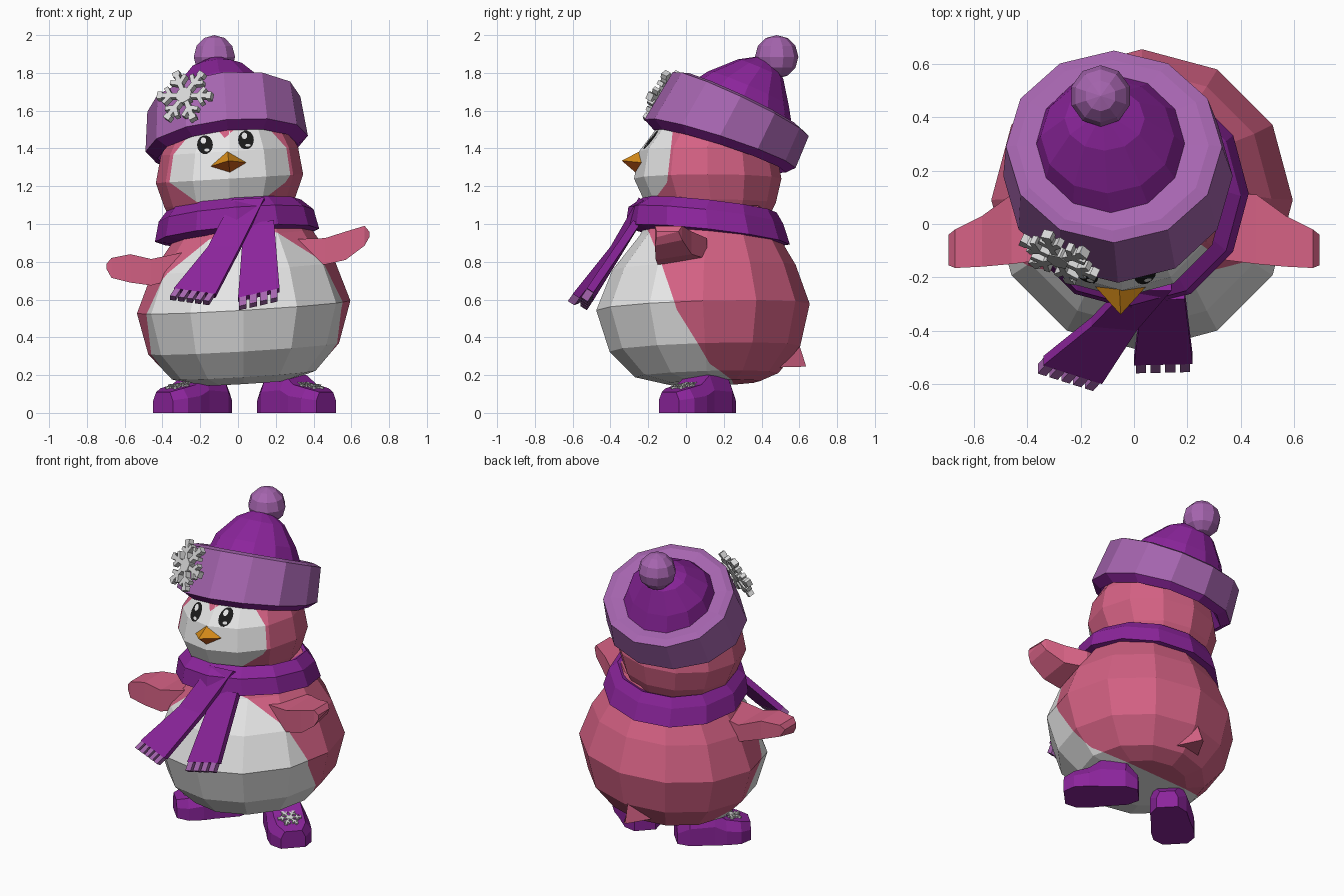
import bpy, bmesh, math
from math import sin, cos, pi
from mathutils import Vector, Matrix
from mathutils.bvhtree import BVHTree

cube = bpy.data.objects.get("Cube")
if cube:
    bpy.data.objects.remove(cube, do_unlink=True)


def material(name, r, g, b):
    m = bpy.data.materials.new(name)
    m.use_nodes = True
    m.diffuse_color = (r, g, b, 1)
    bsdf = m.node_tree.nodes["Principled BSDF"]
    bsdf.inputs["Base Color"].default_value = (r, g, b, 1)
    bsdf.inputs["Roughness"].default_value = 0.8
    return m


WHITE = material("belly white", 0.8, 0.8, 0.8)
PINK = material("feather pink", 0.66, 0.12, 0.23)
PURPLE = material("deep purple", 0.26, 0.018, 0.33)
LILAC = material("lilac", 0.38, 0.13, 0.43)
ORANGE = material("beak orange", 0.70, 0.27, 0.01)
RUST = material("beak rust", 0.55, 0.10, 0.01)
BLACK = material("eye black", 0.01, 0.01, 0.01)
SNOW = material("snowflake grey", 0.68, 0.68, 0.68)


def finish(name, bm, *mats, normals=True):
    if normals:
        bmesh.ops.recalc_face_normals(bm, faces=bm.faces[:])
    me = bpy.data.meshes.new(name)
    bm.to_mesh(me)
    for m in mats:
        me.materials.append(m)
    ob = bpy.data.objects.new(name, me)
    bpy.context.scene.collection.objects.link(ob)
    return ob


def ring(cx, cy, cz, rx, ry, sx=0.0, sy=0.0, n=12):
    """Horizontal ellipse whose height slopes by sx and sy."""
    pts = []
    for i in range(n):
        x, y = rx * cos(2 * pi * i / n), ry * sin(2 * pi * i / n)
        pts.append(Vector((cx + x, cy + y, cz + sx * x + sy * y)))
    return pts


def loft(rings, closed=False, bands=None, bm=None):
    """Skin equal-sized rings; bands gives a material index per band."""
    bm = bm or bmesh.new()
    vs = [[bm.verts.new(p) for p in r] for r in rings]
    n = len(vs[0])
    for k in range(len(vs) if closed else len(vs) - 1):
        a, b = vs[k], vs[(k + 1) % len(vs)]
        for i in range(n):
            j = (i + 1) % n
            f = bm.faces.new((a[i], a[j], b[j], b[i]))
            f.material_index = bands[k] if bands else 0
    if not closed:
        bm.faces.new(vs[0])
        bm.faces.new(vs[-1])
    return bm


def two_tone(bm, planes, combine):
    """Cut along planes, then colour the rear part with the second material."""
    for co, no in planes:
        bmesh.ops.bisect_plane(bm, geom=bm.verts[:] + bm.edges[:] + bm.faces[:],
                               plane_co=co, plane_no=no, dist=1e-4)
    for f in bm.faces:
        c = f.calc_center_median()
        f.material_index = int(combine((c - Vector(co)).dot(Vector(no)) > 0 for co, no in planes))


# Body: white belly, pink back
body = loft([ring(0.03, cy, z, r, r, 0.06, 0.03) for cy, z, r in (
    (0.14, 0.16, 0.25), (0.11, 0.2, 0.38), (0.1, 0.34, 0.505), (0.09, 0.56, 0.565),
    (0.095, 0.77, 0.485), (0.115, 0.95, 0.36), (0.12, 1.08, 0.3))])
two_tone(body, [((0, -0.12, 0.67), (-0.06, 1, 0.31)),
                ((0, -0.09, 0.56), (-0.06, 1, 0.63)),
                ((0, 0.1, 0.26), (-0.06, 1, 1.5))], all)
finish("body", body, WHITE, PINK)

# Head: white face, pink back
head = loft([ring(-0.045, cy, z, r, r, 0.06, 0) for cy, z, r in (
    (0.13, 1.0, 0.29), (0.13, 1.11, 0.345), (0.115, 1.24, 0.39),
    (0.115, 1.385, 0.363), (0.145, 1.52, 0.29), (0.17, 1.62, 0.15))])
two_tone(head, [((0, -0.1, 1.22), (0, 1, -0.11)), ((0, -0.1, 1.22), (0, 1, -0.75))], any)
finish("head", head, WHITE, PINK)
surface = BVHTree.FromBMesh(head)


def decal(name, pts, mat, lift):
    """Thin fan of faces laid on the front of the head."""
    def onto(x, z):
        hit = surface.ray_cast(Vector((x, -2, z)), Vector((0, 1, 0)))[0]
        return hit + Vector((0, -lift, 0))
    bm = bmesh.new()
    mid = bm.verts.new(onto(sum(p[0] for p in pts) / len(pts), sum(p[1] for p in pts) / len(pts)))
    vs = [bm.verts.new(onto(*p)) for p in pts]
    for i, v in enumerate(vs):
        bm.faces.new((mid, v, vs[(i + 1) % len(vs)]))
    finish(name, bm, mat, normals=False)


def oval(x, z, rx, rz, n=14):
    return [(x + rx * cos(2 * pi * i / n), z + rz * sin(2 * pi * i / n)) for i in range(n)]


# Eyes with highlights, and the brow peak
for side, x, z in (("right", -0.175, 1.42), ("left", 0.042, 1.445)):
    decal(side + "_eye", oval(x, z, 0.042, 0.05), BLACK, 0.004)
    decal(side + "_eye_shine", oval(x - 0.008, z + 0.022, 0.015, 0.017), WHITE, 0.008)
    decal(side + "_eye_glint", oval(x + 0.01, z - 0.028, 0.014, 0.008), SNOW, 0.008)
decal("brow_peak", [(-0.11, 1.5), (-0.07, 1.455), (-0.02, 1.5), (-0.065, 1.53)][:], PINK, 0.006)

# Beak: light top, dark underside
bm = bmesh.new()
tip = bm.verts.new((-0.05, -0.34, 1.335))
base = [bm.verts.new(p) for p in ((-0.145, -0.235, 1.305), (-0.04, -0.235, 1.245),
                                  (0.045, -0.235, 1.325), (-0.055, -0.235, 1.39))]
for i in range(4):
    f = bm.faces.new((tip, base[i], base[(i + 1) % 4]))
    f.material_index = 1 if i < 2 else 0
bm.faces.new(base)
finish("beak", bm, ORANGE, RUST)

# Hat: folded brim with a dark lining, crown and bobble
finish("hat_brim", loft([
    ring(-0.05, 0.17, 1.55, 0.3, 0.28, 0.1, -0.35),
    ring(-0.055, 0.18, 1.385, 0.37, 0.35, 0.1, -0.32),
    ring(-0.06, 0.18, 1.425, 0.43, 0.4, 0.1, -0.32),
    ring(-0.075, 0.29, 1.635, 0.405, 0.36, 0.1, -0.47),
    ring(-0.08, 0.295, 1.65, 0.36, 0.32, 0.1, -0.47),
    ring(-0.085, 0.295, 1.64, 0.26, 0.25, 0.1, -0.47)],
    closed=True, bands=[1, 1, 0, 0, 0, 1]), LILAC, PURPLE)
finish("hat_crown", loft([
    ring(-0.085, 0.295, 1.62, 0.285, 0.27, 0.1, -0.47),
    ring(-0.1, 0.33, 1.715, 0.25, 0.215, 0.08, -0.43),
    ring(-0.11, 0.395, 1.82, 0.15, 0.12, 0.06, -0.43),
    ring(-0.115, 0.42, 1.875, 0.04, 0.04, 0, -0.3)]), PURPLE)
bm = bmesh.new()
bmesh.ops.create_uvsphere(bm, u_segments=10, v_segments=6, radius=0.115,
                          matrix=Matrix.Translation((-0.125, 0.48, 1.885)))
finish("hat_bobble", bm, LILAC)


def snowflake(name, centre, normal, size, depth):
    """Six branched arms around a hexagonal hub."""
    frame = Matrix.Translation(centre) @ Vector(normal).to_track_quat('Z', 'Y').to_matrix().to_4x4()
    bm = bmesh.new()

    def bar(m, x, length, width):
        bmesh.ops.create_cube(bm, size=1, matrix=m @ Matrix.Translation((x + length / 2, 0, 0))
                              @ Matrix.Diagonal((length, width, depth, 1)))
    bmesh.ops.create_cone(bm, cap_ends=True, segments=6, radius1=size * 0.3, radius2=size * 0.3,
                          depth=depth * 1.2, matrix=frame)
    for k in range(6):
        arm = frame @ Matrix.Rotation(k * pi / 3, 4, 'Z')
        bar(arm, 0, size, size * 0.17)
        bar(arm, size * 0.84, size * 0.18, size * 0.26)
        for s in (-1, 1):
            bar(arm @ Matrix.Translation((size * 0.52, 0, 0)) @ Matrix.Rotation(s * pi / 3.4, 4, 'Z'),
                0, size * 0.36, size * 0.15)
    finish(name, bm, SNOW)


snowflake("hat_snowflake", (-0.28, -0.125, 1.675), (-0.38, -0.8, 0.42), 0.155, 0.035)

# Scarf: neck band
finish("scarf_band", loft([ring(cx, cy, z, r, r, 0.08, -0.11) for cx, cy, z, r in (
    (0, 0.115, 0.92, 0.33), (-0.005, 0.115, 0.94, 0.435), (-0.01, 0.105, 1.045, 0.41),
    (-0.02, 0.125, 1.1, 0.355), (-0.02, 0.125, 1.07, 0.3))], closed=True), PURPLE)


def scarf_tail(name, pairs, count):
    """Hanging strip through left/right point pairs, ending in a fringe."""
    pairs = [(Vector(a), Vector(b)) for a, b in pairs]
    t = Vector((0, 0.035, -0.022))
    finish(name, loft([[a, b, b + t, a + t] for a, b in pairs]), PURPLE)
    (a0, b0), (a, b) = pairs[-2:]
    d = (a + b - a0 - b0).normalized() * 0.055
    bm = bmesh.new()
    for i in range(count):
        p, q = a.lerp(b, (i + 0.12) / count), a.lerp(b, (i + 0.82) / count)
        quad = [p, q, q + t, p + t]
        loft([[v - d * 0.1 for v in quad], [v + d for v in quad]], bm=bm)
    finish(name + "_fringe", bm, LILAC)


scarf_tail("scarf_long_tail", [((-0.03, -0.25, 1.13), (0.14, -0.25, 1.14)),
                               ((-0.16, -0.385, 0.88), (0.01, -0.4, 0.88)),
                               ((-0.34, -0.53, 0.66), (-0.12, -0.6, 0.63))], 5)
scarf_tail("scarf_short_tail", [((0.03, -0.29, 1.0), (0.19, -0.28, 1.02)),
                                ((0.0, -0.53, 0.61), (0.22, -0.525, 0.66))], 4)

# Wings: tapered from shoulder to tip
for side, s, drop in (("left", 1, 0), ("right", -1, 0.12)):
    rings = []
    for x, y0, y1, z0, z1 in ((0.3, -0.13, 0.12, 0.79, 0.92), (0.46, -0.15, 0.11, 0.785, 0.925),
                              (0.57, -0.16, 0.03, 0.81, 0.96), (0.67, -0.165, -0.02, 0.885, 0.99),
                              (0.695, -0.155, -0.04, 0.93, 0.96)):
        z0, z1 = (z - drop * min(1, x / 0.5) - (0.05 if drop and x > 0.6 else 0) for z in (z0, z1))
        rings.append([Vector((s * x, y, z)) for y, z in ((y0, z0), (y1, z0 + 0.03), (y1, z1), (y0, z1))])
    finish(side + "_wing", loft(rings), PINK)

# Stubby tail
finish("tail", loft([
    [Vector((-0.11, 0.45, 0.24)), Vector((0.11, 0.45, 0.24)), Vector((0.01, 0.58, 0.42))],
    [Vector((-0.01, 0.635, 0.245)), Vector((0.01, 0.635, 0.245)), Vector((0, 0.632, 0.26))]]), PINK)

# Boots turned outwards, each with a small snowflake
for side, s, cx in (("left", 1, 0.305), ("right", -1, -0.235)):
    u = Vector((s * 0.72, -0.69, 0))
    w = Vector((0.69, s * 0.72, 0))
    c = Vector((cx, 0.065, 0))
    rings = []
    for d, half, h in ((-0.22, 0.065, 0.11), (-0.15, 0.11, 0.185), (0.0, 0.12, 0.2),
                       (0.07, 0.13, 0.15), (0.16, 0.125, 0.13), (0.225, 0.075, 0.11)):
        rings.append([c + u * d + w * (k * half) + Vector((0, 0, z))
                      for k, z in ((-1, 0), (1, 0), (1, h * 0.6), (0.7, h), (-0.7, h), (-1, h * 0.6))])
    finish(side + "_boot", loft(rings), PURPLE)
    snowflake(side + "_boot_snowflake", c + u * 0.11 + Vector((0, 0, 0.145)),
              u * 0.22 + Vector((0, 0, 1)), 0.07, 0.012)
